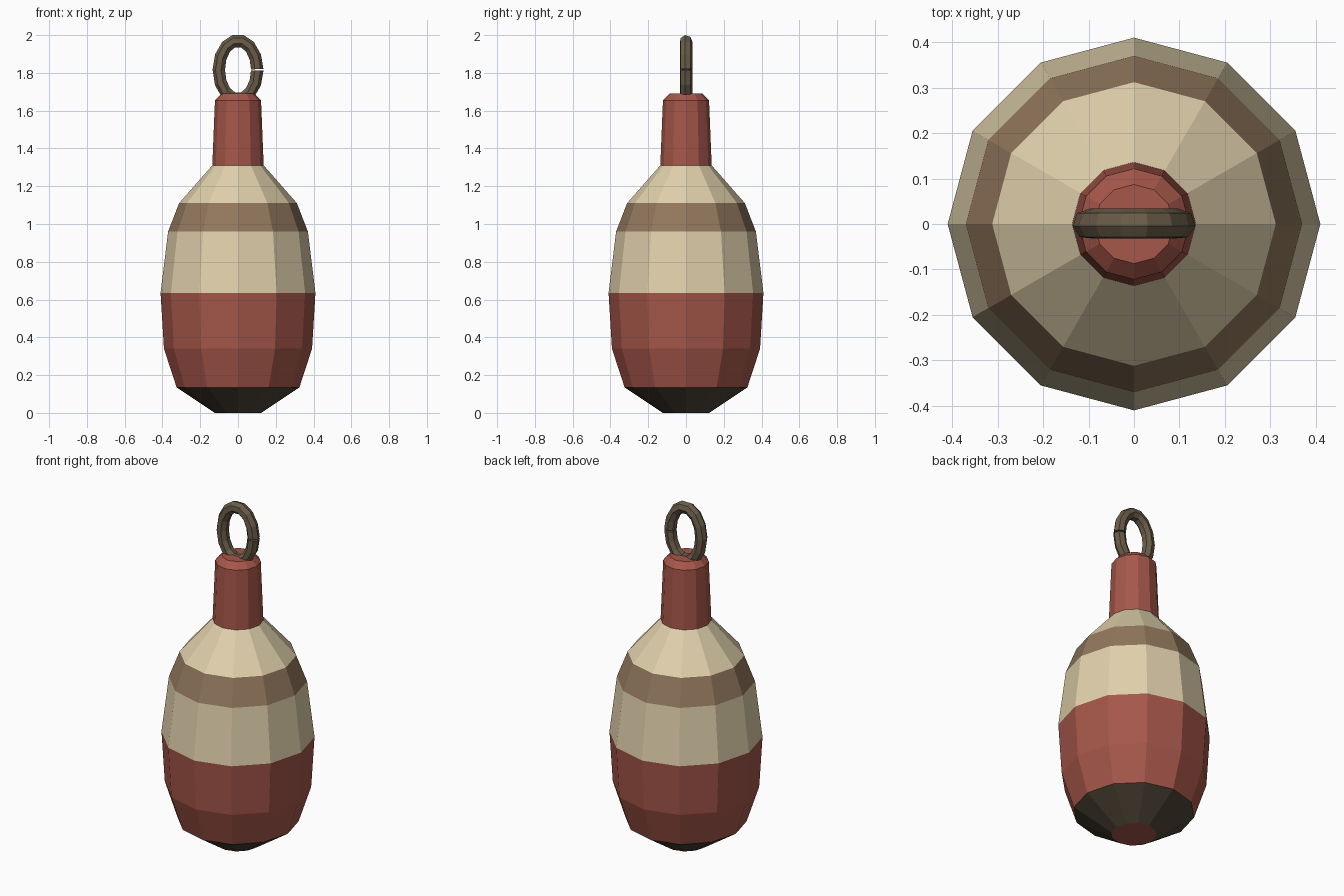
import bpy, bmesh
from math import sin, cos, pi, radians, tau

cube = bpy.data.objects.get("Cube")
if cube:
    bpy.data.objects.remove(cube, do_unlink=True)


def material(name, rgb):
    m = bpy.data.materials.new(name)
    m.use_nodes = True
    m.diffuse_color = (*rgb, 1)
    m.node_tree.nodes["Principled BSDF"].inputs["Base Color"].default_value = (*rgb, 1)
    return m


red = material("faded red", (0.38, 0.095, 0.068))
cream = material("cream", (0.745, 0.63, 0.41))
brown = material("band brown", (0.29, 0.188, 0.11))
dark = material("dark base", (0.076, 0.058, 0.036))
iron = material("ring iron", (0.144, 0.107, 0.065))


def skin(name, loops, mats, indices):
    """Bridge vertex loops into a capped flat-shaded tube; one material index per band."""
    bm = bmesh.new()
    rows = [[bm.verts.new(p) for p in loop] for loop in loops]
    n = len(rows[0])
    for a, b, index in zip(rows, rows[1:], indices):
        for i in range(n):
            j = (i + 1) % n
            bm.faces.new((a[i], a[j], b[j], b[i])).material_index = index
    bm.faces.new(rows[0][::-1])
    bm.faces.new(rows[-1])
    bmesh.ops.recalc_face_normals(bm, faces=bm.faces)
    mesh = bpy.data.meshes.new(name)
    bm.to_mesh(mesh)
    bm.free()
    for m in mats:
        mesh.materials.append(m)
    obj = bpy.data.objects.new(name, mesh)
    bpy.context.collection.objects.link(obj)
    return obj


def lathe(name, profile, mats, indices, sides=12):
    loops = [[(r * cos(tau * i / sides), r * sin(tau * i / sides), z)
              for i in range(sides)] for r, z in profile]
    return skin(name, loops, mats, indices)


# Banded float body, with a red underside cap
lathe("float_body",
      [(0.122, 0), (0.325, 0.135), (0.392, 0.34), (0.41, 0.635),
       (0.37, 0.96), (0.312, 1.11), (0.132, 1.315)],
      [red, dark, cream, brown], [1, 0, 0, 2, 3, 2])

# Tapered neck with a chamfered top
lathe("neck", [(0.136, 1.31), (0.122, 1.655), (0.087, 1.69)], [red], [0, 0])

# Oval hanging ring, with a narrow split on its left side
SEGMENTS, SIDES, TUBE = 14, 7, 0.034
loops = []
for k in range(SEGMENTS + 1):
    t = tau * k / SEGMENTS
    if k == 0:
        t += radians(1.3)
    elif k == SEGMENTS:
        t -= radians(1.3)
    loop = []
    for i in range(SIDES):
        a = tau * i / SIDES - radians(7)
        out = TUBE * cos(a)
        loop.append(((0.101 + out) * cos(t), TUBE * sin(a),
                     1.816 + (0.155 + out) * sin(t)))
    loops.append(loop)
skin("hanging_ring", loops, [iron], [0] * SEGMENTS)
